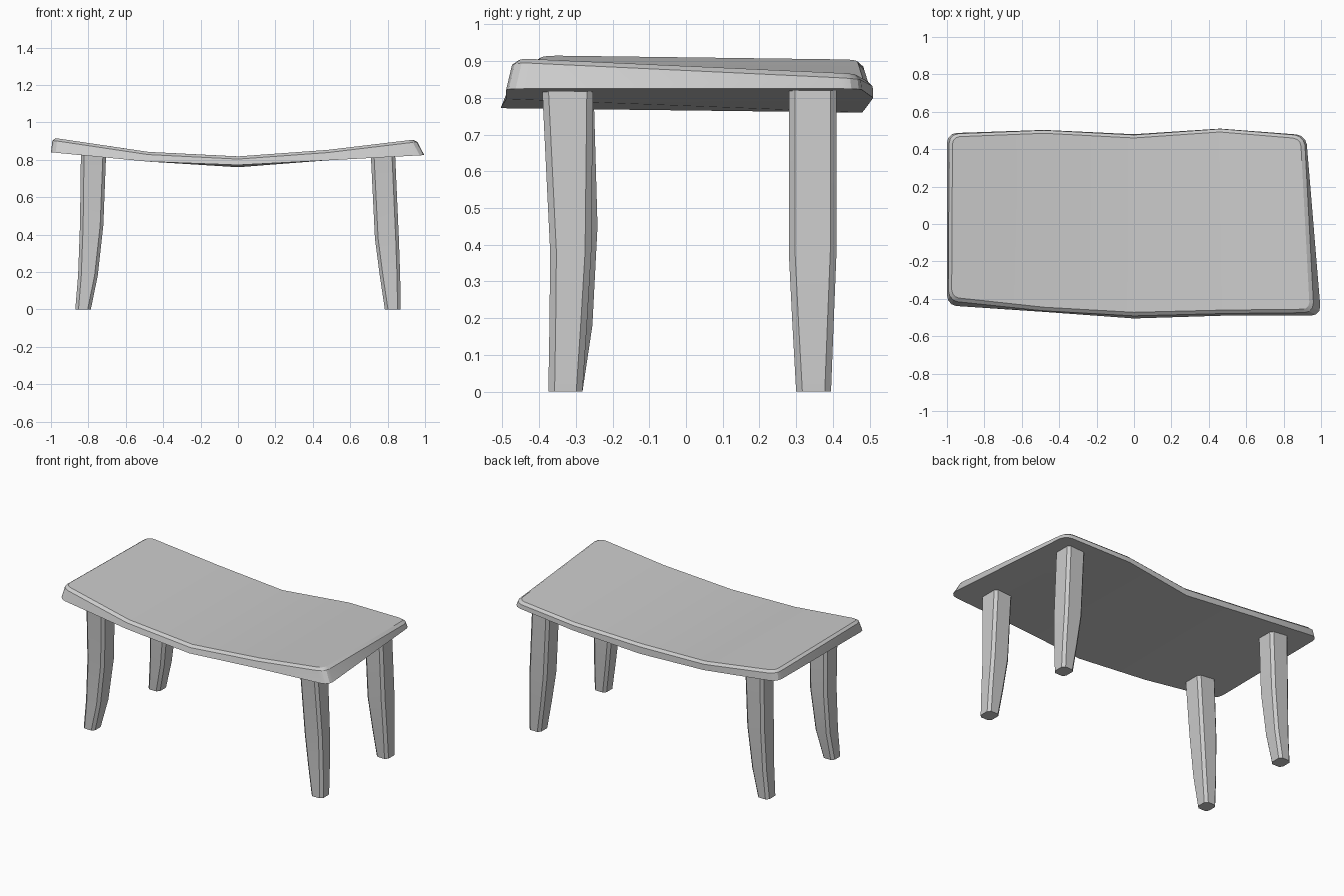
import bpy, bmesh

if "Cube" in bpy.data.objects:
    bpy.data.objects.remove(bpy.data.objects["Cube"])


def finish(bm, name, angle=0.35):
    bmesh.ops.recalc_face_normals(bm, faces=bm.faces)
    me = bpy.data.meshes.new(name)
    bm.to_mesh(me)
    bm.free()
    ob = bpy.data.objects.new(name, me)
    bpy.context.collection.objects.link(ob)
    bpy.ops.object.select_all(action='DESELECT')
    ob.select_set(True)
    bpy.context.view_layer.objects.active = ob
    bpy.ops.object.shade_smooth_by_angle(angle=angle)
    return ob


# Seat: a warped slab, five stations along x, rounded corners and rim
front_low = [(-1, -.435, .84), (-.48, -.47, .79), (0, -.505, .772), (.48, -.49, .797), (1, -.49, .825)]
back_low = [(-1, .485, .845), (-.48, .503, .79), (0, .48, .76), (.46, .51, .80), (.92, .475, .825)]
front_top = [(-.99, -.405, .918), (-.48, -.46, .842), (0, -.487, .818), (.48, -.475, .853), (.955, -.47, .91)]
back_top = [(-.985, .48, .906), (-.48, .50, .842), (0, .475, .818), (.46, .507, .847), (.905, .47, .866)]
bm = bmesh.new()
fl, bl, ft, bt = [[bm.verts.new(p) for p in row] for row in (front_low, back_low, front_top, back_top)]
for i in range(4):
    for a, b in ((fl, ft), (ft, bt), (bt, bl), (bl, fl)):
        bm.faces.new((a[i], a[i + 1], b[i + 1], b[i]))
for i in (0, 4):
    bm.faces.new((fl[i], ft[i], bt[i], bl[i]))
bmesh.ops.recalc_face_normals(bm, faces=bm.faces)
corners = [bm.edges.get((lo[i], hi[i])) for lo, hi in ((fl, ft), (bl, bt)) for i in (0, 4)]
bmesh.ops.bevel(bm, geom=corners, offset=.05, segments=3, profile=.5, affect='EDGES')
bm.normal_update()
rim = [e for e in bm.edges if len(e.link_faces) == 2
       and sorted(f.normal.z > .8 for f in e.link_faces) == [False, True]]
bmesh.ops.bevel(bm, geom=rim, offset=.015, segments=1, affect='EDGES')
finish(bm, "seat")


# Legs: chamfered square sections, tapering and flaring outward at the foot
def leg(name, xs, ys):
    bm = bmesh.new()
    rings = []
    for (z, x0, x1), (y0, y1) in zip(xs, ys):
        c = .017
        pts = [(x0 + c, y0), (x1 - c, y0), (x1, y0 + c), (x1, y1 - c),
               (x1 - c, y1), (x0 + c, y1), (x0, y1 - c), (x0, y0 + c)]
        rings.append([bm.verts.new((x, y, z)) for x, y in pts])
    for a, b in zip(rings, rings[1:]):
        for i in range(8):
            j = (i + 1) % 8
            bm.faces.new((a[i], a[j], b[j], b[i]))
    bm.faces.new(rings[0])
    bm.faces.new(rings[-1])
    finish(bm, name)


left = [(0, -.87, -.787), (.18, -.855, -.75), (.45, -.845, -.72), (.835, -.84, -.705)]
right = [(0, .785, .87), (.18, .758, .867), (.38, .732, .86), (.83, .71, .84)]
front_right_y = [(-.375, -.282), (-.372, -.27), (-.37, -.258), (-.392, -.253)]
front_left_y = [(-.372, -.282), (-.37, -.255), (-.37, -.241), (-.388, -.252)]
back_y = [(.30, .395), (.29, .402), (.28, .41), (.28, .41)]
leg("front_left_leg", left, front_left_y)
leg("front_right_leg", right, front_right_y)
leg("back_left_leg", left, back_y)
leg("back_right_leg", right, back_y)
